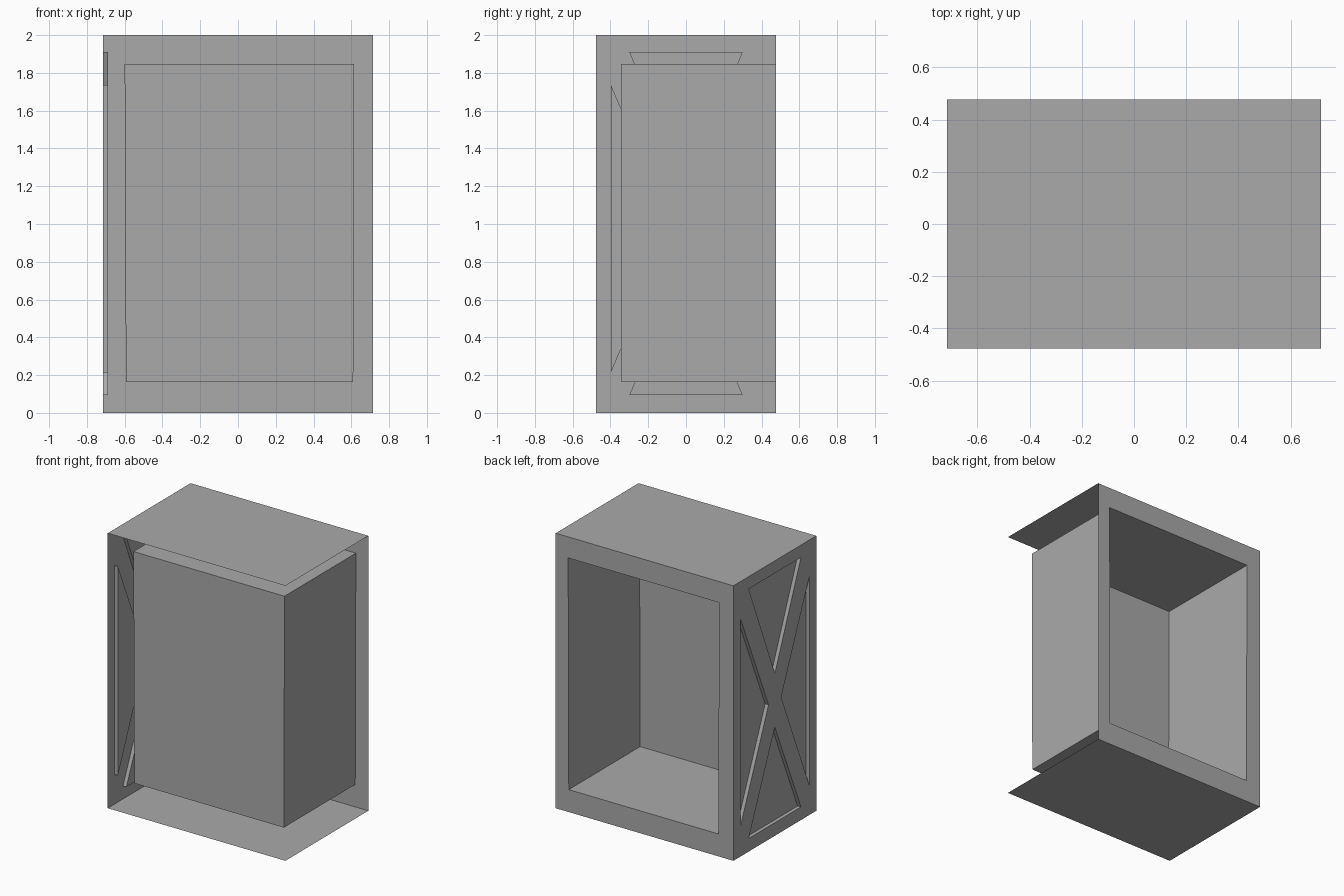
import bpy
import bmesh
from mathutils import Vector

cube = bpy.data.objects.get("Cube")
if cube:
    bpy.data.objects.remove(cube, do_unlink=True)

W, D, H = 0.715, 0.476, 2.0      # half width, half depth, height
BOX_FRONT = -0.344               # front of the inner box
POCKET_X = -0.688                # floor of the recessed triangles

grey = bpy.data.materials.new("plain grey")
grey.use_nodes = True
grey.diffuse_color = (0.4, 0.4, 0.4, 1)
grey.node_tree.nodes["Principled BSDF"].inputs["Base Color"].default_value = (0.4, 0.4, 0.4, 1)


def finish(name, bm):
    mesh = bpy.data.meshes.new(name)
    bm.to_mesh(mesh)
    bm.free()
    mesh.materials.append(grey)
    obj = bpy.data.objects.new(name, mesh)
    bpy.context.collection.objects.link(obj)
    return obj


def loop(bm, points):
    """Closed ring of vertices joined by edges."""
    verts = [bm.verts.new(p) for p in points]
    edges = [bm.edges.new((v, verts[(i + 1) % len(verts)])) for i, v in enumerate(verts)]
    return verts, edges


def holed_sheet(bm, outline, holes, normal):
    """Flat sheet with openings; returns the vertex ring of each opening."""
    edges = loop(bm, outline)[1]
    rings = []
    for hole in holes:
        verts, hole_edges = loop(bm, hole)
        rings.append(verts)
        edges += hole_edges
    bmesh.ops.triangle_fill(bm, use_beauty=True, edges=edges, normal=normal)
    for face in bm.faces:
        if face.normal.dot(normal) < 0:
            face.normal_flip()
    bmesh.ops.dissolve_limit(bm, angle_limit=0.01, verts=bm.verts[:], edges=bm.edges[:])
    return rings


def recess(bm, ring, offset):
    """Walls and end face behind an opening."""
    inner = [bm.verts.new(v.co + offset) for v in ring]
    for i in range(len(ring)):
        j = (i + 1) % len(ring)
        bm.faces.new((ring[i], ring[j], inner[j], inner[i]))
    bm.faces.new(inner)


# Top and bottom sheets
for name, z in (("top_sheet", H), ("bottom_sheet", 0)):
    bm = bmesh.new()
    corners = [(-W, -D, z), (W, -D, z), (W, D, z), (-W, D, z)]
    if z == 0:
        corners.reverse()
    bm.faces.new([bm.verts.new(c) for c in corners])
    finish(name, bm)

# Back frame with the deep inner box, open to the back
bm = bmesh.new()
frame = [(-W, D, 0), (W, D, 0), (W, D, H), (-W, D, H)]
opening = [(-0.593, D, 0.163), (0.61, D, 0.163), (0.615, D, 1.847), (-0.6, D, 1.847)]
ring = holed_sheet(bm, frame, [opening], Vector((0, 1, 0)))[0]
recess(bm, ring, Vector((0, BOX_FRONT - D, 0)))
finish("back_frame_and_inner_box", bm)

# Side panel with four recessed triangles leaving a cross brace
bm = bmesh.new()
side = [(-W, -D, 0), (-W, D, 0), (-W, D, H), (-W, -D, H)]
triangles = [
    ((-0.3, 1.91), (0.3, 1.91), (0, 1.18)),
    ((-0.3, 0.095), (0.3, 0.095), (0, 0.79)),
]
for s in (-1, 1):
    triangles.append(((s * 0.397, 0.215), (s * 0.397, 1.735), (s * 0.073, 0.98)))
pockets = [[(-W, y, z) for y, z in tri] for tri in triangles]
for ring in holed_sheet(bm, side, pockets, Vector((-1, 0, 0))):
    recess(bm, ring, Vector((POCKET_X + W, 0, 0)))
finish("braced_side_panel", bm)
